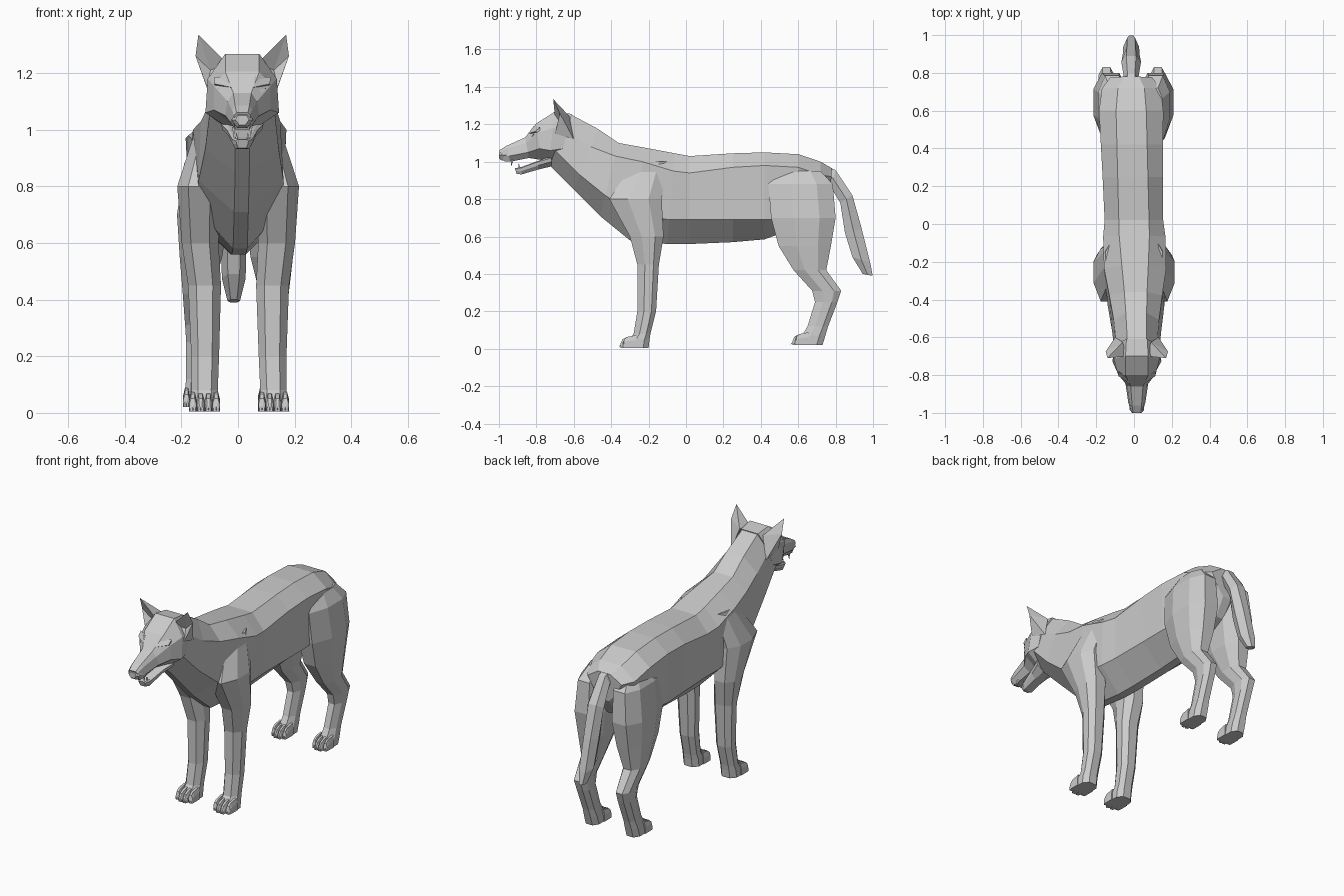
import bpy, bmesh, math
from mathutils import Vector

fur = bpy.data.materials.new("grey fur")
fur.diffuse_color = (0.6, 0.6, 0.6, 1)


def make(name, verts, faces):
    bm = bmesh.new()
    vs = [bm.verts.new(v) for v in verts]
    for f in faces:
        bm.faces.new([vs[i] for i in f])
    bmesh.ops.recalc_face_normals(bm, faces=bm.faces)
    me = bpy.data.meshes.new(name)
    bm.to_mesh(me)
    bm.free()
    me.materials.append(fur)
    ob = bpy.data.objects.new(name, me)
    bpy.context.collection.objects.link(ob)
    return ob


def loft(name, rings):
    """Skin a list of equal-length rings and cap both ends."""
    n, m = len(rings[0]), len(rings)
    faces = [(r*n + i, r*n + (i+1) % n, (r+1)*n + (i+1) % n, (r+1)*n + i)
             for r in range(m - 1) for i in range(n)]
    faces += [tuple(range(n)), tuple(range((m-1)*n, m*n))]
    return make(name, [p for ring in rings for p in ring], faces)


def centre(y):
    """The spine bends very slightly sideways."""
    return max(-0.015, min(0.015, -0.025 * y))


def body_ring(yt, zt, wt, z1, w1, z2, w2, yb, zb, wb=0.025):
    """Eight-sided section, leaning from (yt, zt) down to (yb, zb)."""
    half = [(wt, zt), (w1, z1), (w2, z2), (wb, zb)]
    pts = half + [(-w, z) for w, z in reversed(half)]
    out = []
    for w, z in pts:
        y = yb + (yt - yb) * (z - zb) / (zt - zb)
        out.append((centre(y) + w, y, z))
    return out


# Neck and torso
torso = [
    (-.62, 1.255, .05, 1.17, .105, 1.06, .115, -.73, .98),
    (-.47, 1.175, .055, 1.08, .12, .93, .13, -.60, .85),
    (-.36, 1.10, .06, 1.03, .14, .82, .15, -.46, .71),
    (-.22, 1.075, .07, 1.0, .165, .72, .15, -.30, .58),
    (-.06, 1.045, .08, .95, .165, .69, .155, -.10, .56),
    (.02, 1.03, .08, .94, .155, .69, .15, .02, .56),
    (.25, 1.045, .08, .97, .16, .69, .155, .25, .57),
    (.42, 1.05, .08, .98, .165, .69, .16, .42, .585),
    (.60, 1.04, .08, .97, .17, .70, .14, .60, .65),
    (.72, 1.0, .07, .93, .155, .76, .10, .71, .70),
    (.78, .965, .04, .92, .11, .85, .07, .77, .80),
]
loft("torso", [body_ring(*r) for r in torso])

# Skull, muzzle and lower jaw
skull = [
    (-.61, 1.255, .055, 1.17, .11, 1.07, .115, -.68, .985),
    (-.70, 1.268, .06, 1.18, .122, 1.06, .13, -.735, .99),
    (-.80, 1.205, .06, 1.155, .10, 1.07, .10, -.775, 1.01),
    (-.86, 1.13, .032, 1.10, .052, 1.05, .06, -.84, 1.02),
    (-.96, 1.085, .025, 1.07, .036, 1.03, .045, -.94, 1.0),
    (-1.0, 1.06, .02, 1.05, .03, 1.03, .03, -.97, 1.0),
]
loft("skull", [body_ring(*r) for r in skull])
jaw = [
    (-.72, 1.03, .06, 1.02, .075, 1.0, .07, -.72, .975),
    (-.79, 1.005, .045, 1.0, .055, .98, .05, -.79, .958),
    (-.88, .972, .03, .967, .036, .95, .034, -.88, .932),
    (-.915, .965, .016, .96, .022, .95, .02, -.905, .935, .014),
]
loft("lower_jaw", [body_ring(*r) for r in jaw])

# Tail: outer point, inner point, half width
tail = [
    (.72, .99, .70, .90, .035), (.80, .955, .77, .87, .04),
    (.89, .82, .825, .78, .052), (.94, .64, .85, .62, .045),
    (.985, .46, .89, .49, .042), (.998, .39, .945, .40, .022),
]
rings = []
for yo, zo, yi, zi, w in tail:
    ym, zm = (yo + yi) / 2, (zo + zi) / 2
    half = [(w * .5, yo, zo), (w, ym, zm), (w * .5, yi, zi)]
    rings.append([(x - .015, y, z) for x, y, z in half] +
                 [(-x - .015, y, z) for x, y, z in reversed(half)])
loft("tail", rings)

# Legs: height, front, back, inner and outer limits
SECTION = [(.25, 0), (.75, 0), (1, .35), (1, .75), (.75, 1), (.25, 1), (0, .75), (0, .35)]
front = [
    (1.0, -.28, -.10, .05, .15), (.80, -.41, -.13, .06, .215),
    (.60, -.30, -.12, .07, .20), (.45, -.26, -.145, .062, .178),
    (.20, -.26, -.16, .07, .168), (.08, -.28, -.19, .075, .168),
    (.05, -.305, -.195, .072, .172), (.005, -.315, -.20, .072, .172),
]
hind = [
    (.95, .50, .72, .06, .15), (.88, .44, .785, .04, .19),
    (.70, .455, .80, .03, .212), (.55, .495, .775, .05, .20),
    (.42, .575, .75, .085, .187), (.31, .675, .83, .095, .177),
    (.25, .69, .81, .095, .172), (.12, .65, .76, .095, .17),
    (.07, .62, .745, .09, .175), (.02, .605, .73, .09, .175),
]


def leg(name, side, table, shift):
    def place(x, y, z):
        return (side * x + shift * max(0, 1 - z / .9), y, z)
    loft(name, [[place(xi + (xo - xi) * u, yf + (yb - yf) * v, z) for u, v in SECTION]
                for z, yf, yb, xi, xo in table])
    # Four toes, each with a small claw
    z0, yf, yb, xi, xo = table[-1]
    step = (xo - xi + .01) / 4
    for k in range(4):
        x = xi - .005 + step * (k + .5)
        reach = .036 if k in (1, 2) else .022
        prof = [(yf + .05, .068, .5), (yf, .058, .5), (yf - reach * .7, .045, .46),
                (yf - reach, .02, .34)]
        loft(name + "_toe", [[place(x - w * step, y, z0), place(x + w * step, y, z0),
                              place(x + w * step, y, z0 + h * .6), place(x + w * step * .5, y, z0 + h),
                              place(x - w * step * .5, y, z0 + h), place(x - w * step, y, z0 + h * .6)]
                             for y, h, w in prof])
        y = yf - reach
        make(name + "_claw", [place(x - .004, y + .008, z0 + .012), place(x + .004, y + .008, z0 + .012),
                              place(x, y + .008, z0 + .025), place(x, y - .01, z0 + .003)],
             [(0, 1, 2), (0, 1, 3), (1, 2, 3), (2, 0, 3)])


for side, tag in ((-1, "left"), (1, "right")):
    leg("front_leg_" + tag, side, front, .004)
    leg("hind_leg_" + tag, side, hind, -.015)

    def at(x, y, z):
        return (.015 + side * x, y, z)

    # Ear with a hollow front
    make("ear_" + tag,
         [at(.055, -.70, 1.235), at(.155, -.71, 1.335), at(.165, -.675, 1.26), at(.125, -.70, 1.15),
          at(.112, -.665, 1.21), at(.115, -.60, 1.12), at(.075, -.625, 1.245)],
         [(0, 1, 4), (1, 2, 4), (2, 3, 4), (3, 0, 4),
          (1, 0, 6), (1, 6, 2), (2, 6, 5), (2, 5, 3), (0, 3, 5, 6)])
    # Brow ridge over a narrow eye
    make("brow_" + tag,
         [at(.04, -.845, 1.150), at(.098, -.805, 1.162), at(.10, -.78, 1.185), at(.045, -.815, 1.19),
          at(.045, -.80, 1.14), at(.095, -.78, 1.15)],
         [(0, 1, 2, 3), (0, 1, 5, 4), (0, 3, 4), (1, 2, 5), (2, 3, 4, 5)])
    make("eye_" + tag,
         [at(.048, -.838, 1.135), at(.085, -.815, 1.148), at(.07, -.828, 1.128), at(.065, -.79, 1.135)],
         [(0, 1, 2), (0, 1, 3), (1, 2, 3), (2, 0, 3)])
    # Upper and lower fangs
    for part, x, y, z, tip in (("upper_fang_", .03, -.935, 1.01, .975),
                               ("lower_fang_", .02, -.895, .96, .992)):
        make(part + tag, [at(x - .006, y, z), at(x + .006, y, z), at(x, y + .014, z), at(x, y, tip)],
             [(0, 1, 2), (0, 1, 3), (1, 2, 3), (2, 0, 3)])

# Nose pad
loft("nose", [[(.015 + x * s, y, 1.035 + z * s) for x, z in
               ((-.04, .0), (-.025, .026), (.025, .026), (.04, .0), (.018, -.03), (-.018, -.03))]
              for y, s in ((-.955, 1.0), (-.985, .95), (-1.0, .6))])
